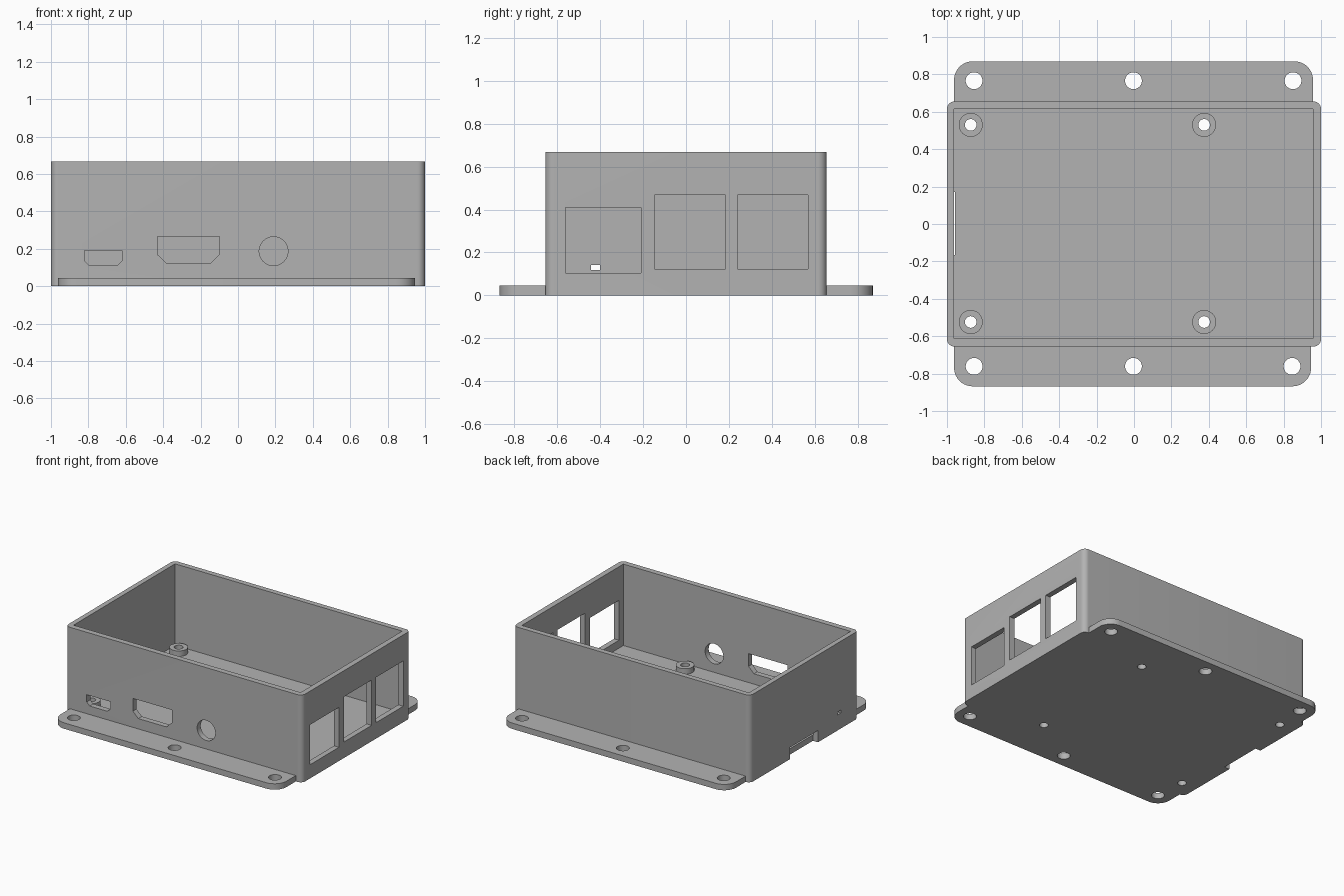
import bpy, bmesh, math

if "Cube" in bpy.data.objects:
    bpy.data.objects.remove(bpy.data.objects["Cube"])

grey = bpy.data.materials.new("plain grey plastic")
grey.diffuse_color = (0.45, 0.45, 0.45, 1)
grey.use_nodes = True
grey.node_tree.nodes["Principled BSDF"].inputs["Base Color"].default_value = grey.diffuse_color


def rect(x0, x1, y0, y1, radii=(0, 0, 0, 0), n=10):
    """Outline with rounded corners, counter-clockwise from lower left."""
    pts = []
    corners = [(x0, y0, 1, 1), (x1, y0, -1, 1), (x1, y1, -1, -1), (x0, y1, 1, -1)]
    for i, ((x, y, sx, sy), r) in enumerate(zip(corners, radii)):
        if r == 0:
            pts.append((x, y))
            continue
        for k in range(n + 1):
            a = math.pi + (i + k / n) * math.pi / 2
            pts.append((x + sx * r + r * math.cos(a), y + sy * r + r * math.sin(a)))
    return pts


def circle(x, y, r, n=40):
    return [(x + r * math.cos(2 * math.pi * k / n), y + r * math.sin(2 * math.pi * k / n))
            for k in range(n)]


def port(x0, x1, z0, z1, cx, cz):
    """Socket outline with chamfered lower corners."""
    return [(x0, z1), (x0, z0 + cz), (x0 + cx, z0), (x1 - cx, z0), (x1, z0 + cz), (x1, z1)]


def prism(name, outline, lo, hi, axis="z"):
    place = {"x": lambda a, b, t: (t, a, b),
             "y": lambda a, b, t: (a, t, b),
             "z": lambda a, b, t: (a, b, t)}[axis]
    bm = bmesh.new()
    low = [bm.verts.new(place(a, b, lo)) for a, b in outline]
    high = [bm.verts.new(place(a, b, hi)) for a, b in outline]
    bm.faces.new(low)
    bm.faces.new(high)
    for i in range(len(low)):
        j = (i + 1) % len(low)
        bm.faces.new((low[i], low[j], high[j], high[i]))
    bmesh.ops.recalc_face_normals(bm, faces=bm.faces)
    mesh = bpy.data.meshes.new(name)
    bm.to_mesh(mesh)
    bm.free()
    mesh.materials.append(grey)
    obj = bpy.data.objects.new(name, mesh)
    bpy.context.collection.objects.link(obj)
    return obj


def cut(obj, outline, lo, hi, axis="z"):
    cutter = prism("cutter", outline, lo, hi, axis)
    cutter.hide_render = True
    mod = obj.modifiers.new("cut", "BOOLEAN")
    mod.operation, mod.solver, mod.object = "DIFFERENCE", "EXACT", cutter
    bpy.context.view_layer.objects.active = obj
    bpy.ops.object.modifier_apply(modifier=mod.name)
    bpy.data.objects.remove(cutter)


def smooth(obj):
    bpy.ops.object.select_all(action="DESELECT")
    obj.select_set(True)
    bpy.context.view_layer.objects.active = obj
    bpy.ops.object.shade_smooth_by_angle(angle=math.radians(30))


FLOOR, TOP, WALL_Y = 0.045, 0.667, 0.655

# Open-topped case
case = prism("case", rect(-1, 1, -WALL_Y, WALL_Y, (0.04,) * 4), 0, TOP)
cut(case, rect(-0.962, 0.958, -0.612, 0.614), FLOOR, 1)

# Front sockets
for outline in (port(-0.82, -0.62, 0.11, 0.19, 0.025, 0.025),
                port(-0.43, -0.10, 0.124, 0.266, 0.046, 0.045),
                circle(0.19, 0.187, 0.077)):
    cut(case, outline, -0.8, -0.5, "y")

# Right side windows
for y0, y1, z0, z1 in ((-0.56, -0.21, 0.105, 0.41),
                       (-0.147, 0.184, 0.122, 0.468),
                       (0.24, 0.567, 0.122, 0.468)):
    cut(case, rect(y0, y1, z0, z1), 0.8, 1.2, "x")

# Left side card slot and small light hole
cut(case, rect(-0.165, 0.17, -0.1, 0.09), -1.2, -0.957, "x")
cut(case, rect(-0.442, -0.40, 0.118, 0.141), -1.2, -0.8, "x")

# Standoffs with screw holes through the floor
for x in (-0.873, 0.375):
    for y in (-0.524, 0.53):
        hole = circle(x, y, 0.031)
        cut(case, hole, -0.1, 0.2)
        standoff = prism("standoff", circle(x, y, 0.064), FLOOR, 0.087)
        cut(standoff, hole, -0.1, 0.2)
        smooth(standoff)
smooth(case)

# Mounting flanges with three holes each
R = 0.1
flanges = (("front_flange", rect(-0.962, 0.947, -0.868, -WALL_Y, (R, R, 0, 0)), -0.761, 0.845),
           ("back_flange", rect(-0.962, 0.957, WALL_Y, 0.87, (0, 0, R, R)), 0.766, 0.85))
for name, outline, hole_y, right_x in flanges:
    flange = prism(name, outline, 0, FLOOR)
    for x in (-0.855, -0.003, right_x):
        cut(flange, circle(x, hole_y, 0.045), -0.1, 0.2)
    smooth(flange)
